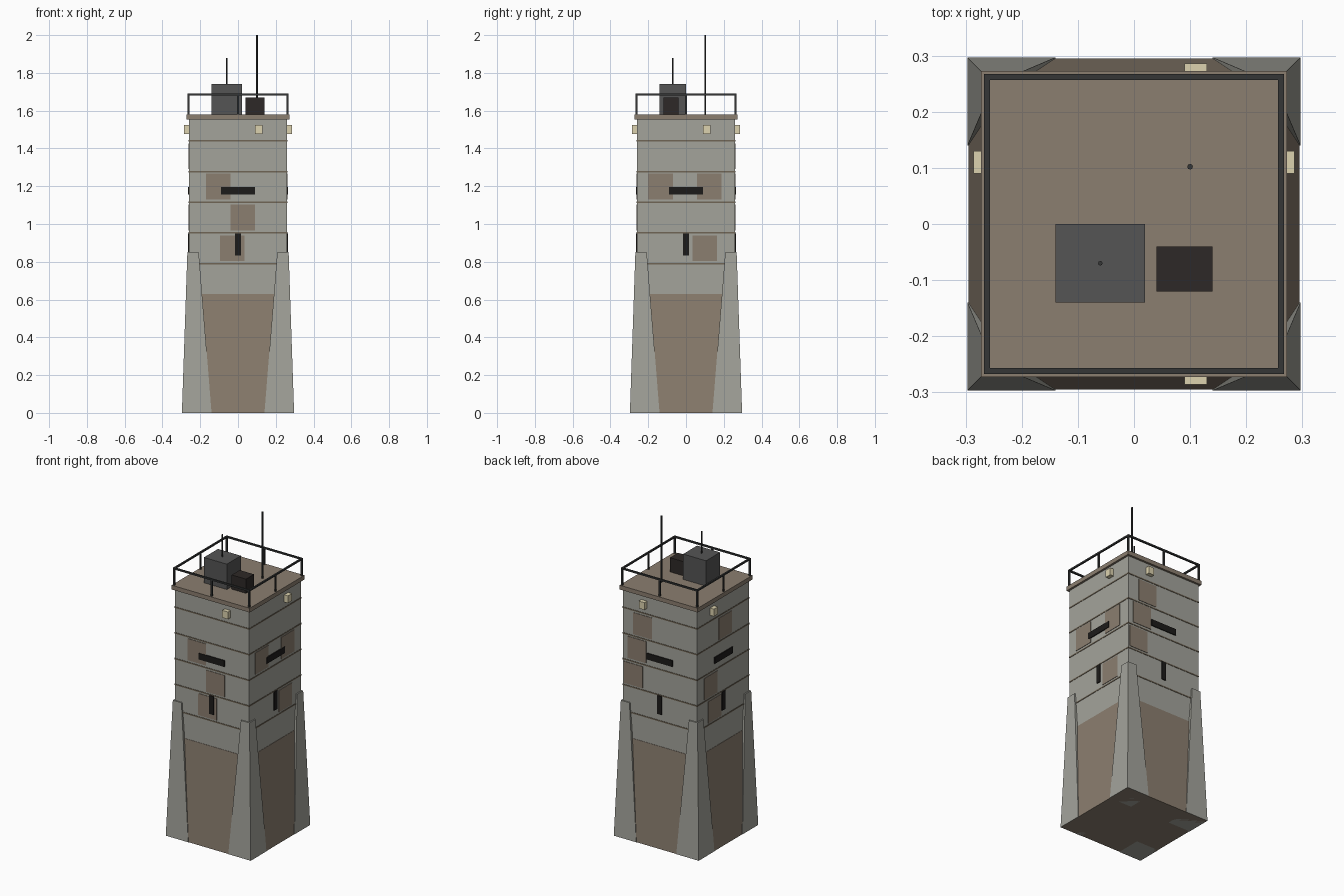
import bpy, bmesh

if "Cube" in bpy.data.objects:
    bpy.data.objects.remove(bpy.data.objects["Cube"])

def mat(name, r, g, b):
    m = bpy.data.materials.new(name)
    m.diffuse_color = (r, g, b, 1)
    m.use_nodes = True
    m.node_tree.nodes["Principled BSDF"].inputs["Base Color"].default_value = m.diffuse_color
    return m

CONCRETE = mat("concrete", .37, .37, .33)
BROWN = mat("brown", .26, .21, .16)
SEAM = mat("seam", .16, .13, .09)
METAL = mat("metal", .09, .09, .09)
RAIL = mat("rail", .035, .037, .037)
DARK = mat("dark", .027, .022, .02)
SLIT = mat("slit", .012, .011, .01)
LAMP = mat("lamp", .72, .65, .43)

def frustum(name, low, high, z0, z1, material):
    """Tapered block; low and high are (x0, x1, y0, y1) rectangles."""
    bm = bmesh.new()
    rings = []
    for (x0, x1, y0, y1), z in ((low, z0), (high, z1)):
        rings.append([bm.verts.new((x, y, z)) for x, y in
                      ((x0, y0), (x1, y0), (x1, y1), (x0, y1))])
    a, b = rings
    bm.faces.new(a)
    bm.faces.new(b)
    for i in range(4):
        j = (i + 1) % 4
        bm.faces.new((a[i], a[j], b[j], b[i]))
    bmesh.ops.recalc_face_normals(bm, faces=bm.faces)
    me = bpy.data.meshes.new(name)
    bm.to_mesh(me)
    bm.free()
    me.materials.append(material)
    ob = bpy.data.objects.new(name, me)
    bpy.context.collection.objects.link(ob)
    return ob

def box(name, x0, x1, y0, y1, z0, z1, material):
    return frustum(name, (x0, x1, y0, y1), (x0, x1, y0, y1), z0, z1, material)

def square(h):
    return (-h, h, -h, h)

def on_side(name, side, u0, u1, z0, z1, out, material):
    """Block set into one wall; u runs along x (front/back) or y (left/right)."""
    d0, d1 = (.25, out) if side in ("back", "right") else (-out, -.25)
    if side in ("front", "back"):
        box(side + "_" + name, u0, u1, d0, d1, z0, z1, material)
    else:
        box(side + "_" + name, d0, d1, u0, u1, z0, z1, material)

def rod(name, x, y, z0, z1, r, material):
    bpy.ops.mesh.primitive_cylinder_add(vertices=8, radius=r, depth=z1 - z0,
                                        location=(x, y, (z0 + z1) / 2))
    ob = bpy.context.object
    ob.name = name
    ob.data.materials.append(material)

# Sloping base, tower shaft and roof slab
frustum("base", square(.295), square(.262), 0, .63, BROWN)
frustum("shaft", square(.26), square(.26), .63, 1.555, CONCRETE)
frustum("roof_slab", square(.273), square(.273), 1.553, 1.58, BROWN)

# Tapered corner buttresses
for sx in (-1, 1):
    for sy in (-1, 1):
        frustum("corner_buttress", (sx * .297, sx * .14, sy * .297, sy * .14),
                (sx * .268, sx * .208, sy * .268, sy * .208), 0, .852, CONCRETE)

# Horizontal seams
for i in range(5):
    z = .79 + i * .1625
    frustum("seam", square(.262), square(.262), z - .004, z + .004, SEAM)

# Wall patches: start along the wall, bottom height
patches = {
    "front": ((-.17, 1.13), (-.04, .965), (-.095, .803)),
    "right": ((-.2, 1.13), (.057, 1.13), (.035, .803)),
    "back": ((.055, 1.29), (.095, 1.13), (.12, .965)),
    "left": ((-.085, 1.29), (.06, .965), (.02, .803)),
}
for side, spots in patches.items():
    for u, z in spots:
        on_side("patch", side, u, u + .13, z, z + .137, .263, BROWN)
    # Window slits and wall lamp
    on_side("wide_slit", side, -.09, .09, 1.157, 1.197, .266, SLIT)
    on_side("tall_slit", side, -.015, .015, .833, .95, .266, SLIT)
    on_side("lamp", side, .09, .13, 1.477, 1.523, .286, LAMP)

# Roof railing: top bars, corner posts and middle posts
R, T = .262, .005
for s in (-1, 1):
    box("rail_x", -R - T, R + T, s * R - T, s * R + T, 1.68, 1.69, RAIL)
    box("rail_y", s * R - T, s * R + T, -R + T, R - T, 1.68, 1.69, RAIL)
for i in (-1, 0, 1):
    for j in (-1, 0, 1):
        if i or j:
            x, y = i * R, j * R
            box("rail_post", x - T, x + T, y - T, y + T, 1.58, 1.68, RAIL)

# Roof equipment and antennas
box("roof_cabin", -.14, .02, -.14, 0, 1.58, 1.74, METAL)
box("roof_crate", .04, .14, -.12, -.04, 1.58, 1.67, DARK)
rod("cabin_antenna", -.06, -.07, 1.74, 1.88, .004, RAIL)
rod("tall_antenna", .1, .102, 1.58, 2.0, .005, RAIL)
